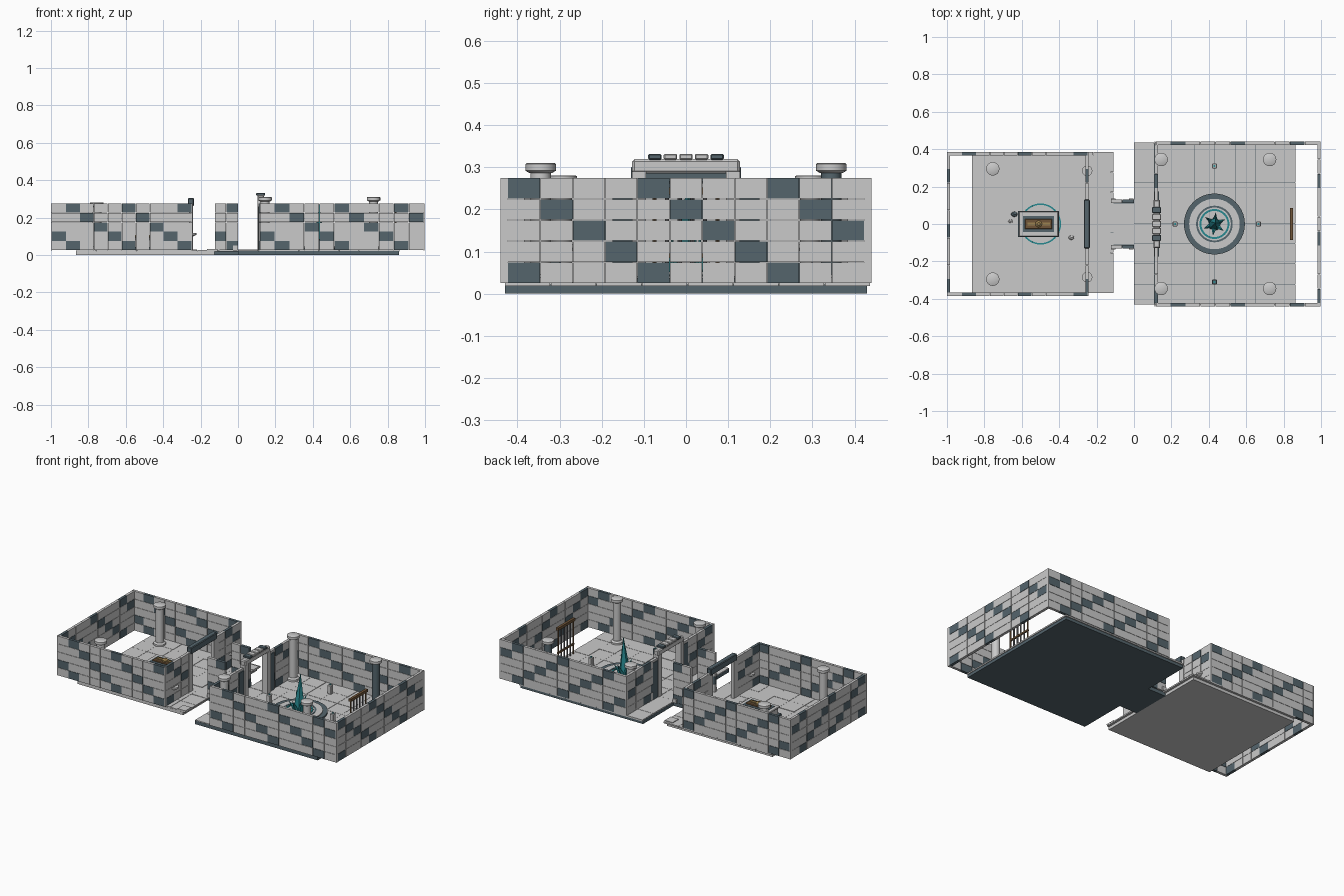
import bpy, bmesh, math, random
from mathutils import Matrix, Vector

if "Cube" in bpy.data.objects:
    bpy.data.objects.remove(bpy.data.objects["Cube"])

random.seed(4)


def material(name, rgb):
    m = bpy.data.materials.new(name)
    m.diffuse_color = (*rgb, 1)
    m.use_nodes = True
    m.node_tree.nodes["Principled BSDF"].inputs["Base Color"].default_value = m.diffuse_color
    return m


LIGHT = material("light stone", (0.59, 0.59, 0.59))
DARK = material("slate stone", (0.09, 0.13, 0.152))
TEAL = material("teal crystal", (0.02, 0.25, 0.28))
WOOD = material("brown wood", (0.16, 0.09, 0.04))
GOLD = material("old gold", (0.33, 0.22, 0.08))
IRON = material("iron", (0.14, 0.14, 0.15))


def finish(name, bm, mats, smooth=False):
    bmesh.ops.recalc_face_normals(bm, faces=bm.faces[:])
    me = bpy.data.meshes.new(name)
    bm.to_mesh(me)
    bm.free()
    for m in mats:
        me.materials.append(m)
    ob = bpy.data.objects.new(name, me)
    bpy.context.collection.objects.link(ob)
    if smooth:
        bpy.context.view_layer.objects.active = ob
        ob.select_set(True)
        bpy.ops.object.shade_smooth_by_angle(angle=math.radians(35))
        ob.select_set(False)
    return ob


def add_box(bm, lo, hi, mi=0):
    lo, hi = Vector(lo), Vector(hi)
    mat = Matrix.Translation((lo + hi) / 2) @ Matrix.Diagonal((*(hi - lo), 1))
    for v in bmesh.ops.create_cube(bm, size=1, matrix=mat)["verts"]:
        for f in v.link_faces:
            f.material_index = mi


def box(name, lo, hi, mat, bevel=0):
    bm = bmesh.new()
    add_box(bm, lo, hi)
    if bevel:
        bmesh.ops.bevel(bm, geom=bm.edges[:], offset=bevel, segments=1, affect="EDGES")
    return finish(name, bm, [mat])


def lathe(name, x, y, profile, mat, n=24, closed=False):
    """Spin (radius, height) points around a vertical axis."""
    bm = bmesh.new()
    rings = [[bm.verts.new((x + r * math.cos(2 * math.pi * i / n),
                            y + r * math.sin(2 * math.pi * i / n), z))
              for i in range(n)] for r, z in profile]
    pairs = list(zip(rings, rings[1:]))
    if closed:
        pairs.append((rings[-1], rings[0]))
    else:
        bm.faces.new(rings[0])
        bm.faces.new(rings[-1])
    for a, b in pairs:
        for i in range(n):
            j = (i + 1) % n
            bm.faces.new((a[i], a[j], b[j], b[i]))
    return finish(name, bm, [mat], True)


def ring(name, x, y, r0, r1, z0, z1, mat, n=40):
    return lathe(name, x, y, [(r0, z0), (r1, z0), (r1, z1), (r0, z1)], mat, n, True)


def tiled_wall(name, axis, start, end, c0, c1, cols, offset, skip=()):
    """Wall of five block rows with a diagonal pattern of dark blocks."""
    bm = bmesh.new()
    w, g = (end - start) / cols, 0.0008
    for c in range(cols):
        if c in skip:
            continue
        for r in range(5):
            a, b = start + c * w + g, start + (c + 1) * w - g
            z0, z1 = 0.025 + r * 0.05 + g, 0.075 + r * 0.05 - g
            dark = int((c + r) % 4 == offset)
            if axis == "x":
                add_box(bm, (a, c0, z0), (b, c1, z1), dark)
            else:
                add_box(bm, (c0, a, z0), (c1, b, z1), dark)
    return finish(name, bm, [LIGHT, DARK])


def floor_tiles(name, x0, x1, y0, y1, nx, ny):
    bm = bmesh.new()
    dx, dy, g = (x1 - x0) / nx, (y1 - y0) / ny, 0.0008
    for i in range(nx):
        for j in range(ny):
            add_box(bm, (x0 + i * dx + g, y0 + j * dy + g, 0.018),
                    (x0 + (i + 1) * dx - g, y0 + (j + 1) * dy - g,
                     0.026 + random.random() * 0.002))
    return finish(name, bm, [LIGHT])


# Floors and their foundations
box("large_room_base", (0, -0.43, 0), (0.86, 0.43, 0.022), DARK)
box("passage_base", (-0.125, -0.125, 0), (0, 0.125, 0.022), DARK)
box("small_room_base", (-0.865, -0.37, 0), (-0.125, 0.37, 0.02), LIGHT)
floor_tiles("large_room_floor", 0, 0.865, -0.43, 0.437, 8, 8)
floor_tiles("small_room_floor", -0.865, -0.11, -0.37, 0.385, 7, 7)
floor_tiles("passage_floor", -0.11, 0, -0.11, 0.11, 1, 2)
for s in (-1, 1):
    box("threshold_slab", (-0.165, s * 0.34 - 0.03, 0.025), (-0.11, s * 0.34 + 0.03, 0.031), LIGHT)


# Outer walls, door walls and corner posts of both rooms
def room(name, x0, x1, h, cols_x, cols_y, west_skip, east_skip):
    t = 0.017
    for s, side in ((-1, "front"), (1, "back")):
        lo, hi = sorted((s * h, s * (h - t)))
        tiled_wall(f"{name}_{side}_wall", "x", x0 + 0.006, x1 - 0.006, lo, hi, cols_x, 1)
        for px in (x0, x1):
            lo2, hi2 = sorted((px, px + (0.006 if px == x0 else -0.006)))
            box(f"{name}_corner_post", (lo2, lo, 0.025), (hi2, hi, 0.275), LIGHT)
    e = h - t
    tiled_wall(f"{name}_west_wall", "y", -e, e, x0, x0 + t, cols_y, 0, west_skip)
    tiled_wall(f"{name}_east_wall", "y", -e, e, x1 - t, x1, cols_y, 0, east_skip)


room("large_room", 0.11, 0.998, 0.44, 11, 11, (4, 5, 6), ())
room("small_room", -1.0, -0.243, 0.384, 10, 10, (), (3, 4, 5, 6))

# Passage side walls
for s in (-1, 1):
    lo, hi = sorted((s * 0.112, s * 0.13))
    tiled_wall("passage_wall", "x", -0.125, 0, lo, hi, 2, 1)
    for px in (-0.11, -0.015):
        box("passage_pier", (px - 0.012, s * 0.125 - 0.012, 0.025),
            (px + 0.012, s * 0.125 + 0.012, 0.05), LIGHT)

# Large room doorway with crenellated lintel
for s in (-1, 1):
    lo, hi = sorted((s * 0.095, s * 0.128))
    box("large_door_jamb", (0.103, lo, 0.025), (0.14, hi, 0.29), LIGHT)
    lo, hi = sorted((s * 0.128, s * 0.175))
    box("large_door_buttress", (0.108, lo, 0.025), (0.133, hi, 0.26), DARK)
box("large_door_lintel", (0.103, -0.128, 0.285), (0.14, 0.128, 0.32), LIGHT, 0.006)
for i in range(-2, 3):
    y = i * 0.037
    box("lintel_merlon", (0.097, y - 0.016, 0.318), (0.145, y + 0.016, 0.332),
        DARK if abs(i) == 2 else LIGHT, 0.003)

# Small room doorway
for s in (-1, 1):
    lo, hi = sorted((s * 0.105, s * 0.147))
    box("small_door_jamb", (-0.262, lo, 0.025), (-0.241, hi, 0.275), LIGHT)
    lathe("wall_bowl", -0.25, s * 0.285,
          [(0.012, 0.1), (0.028, 0.108), (0.028, 0.118), (0.02, 0.118)], LIGHT, 12)
box("small_door_lintel", (-0.268, -0.13, 0.262), (-0.236, 0.13, 0.304), DARK, 0.004)


# Columns with flared bases and caps
def column(x, y, top, mat):
    lathe("column_shaft", x, y, [(0.024, 0.025), (0.024, top - 0.02)], mat, 16)
    lathe("column_base", x, y, [(0.036, 0.025), (0.036, 0.038), (0.026, 0.046)], LIGHT, 16)
    lathe("column_cap", x, y, [(0.026, top - 0.024), (0.036, top - 0.018),
                               (0.036, top - 0.002), (0.033, top)], LIGHT, 16)


for s in (-1, 1):
    column(0.145, s * 0.345, 0.31, LIGHT)
    column(0.725, s * 0.345, 0.31, DARK if s > 0 else LIGHT)
    column(-0.755, s * 0.295, 0.281, LIGHT)

# Round dais in nested rings
CX = 0.43
ring("dais_outer_ring", CX, 0, 0.135, 0.163, 0.025, 0.037, DARK)
ring("dais_stone_ring", CX, 0, 0.098, 0.135, 0.025, 0.042, LIGHT)
ring("dais_inner_ring", CX, 0, 0.088, 0.098, 0.025, 0.044, DARK)
lathe("dais_top", CX, 0, [(0.088, 0.025), (0.088, 0.042)], LIGHT, 40)
ring("dais_glow_ring", CX, 0, 0.07, 0.08, 0.042, 0.046, TEAL)


# Crystal cluster of leaning faceted spikes
def spike(name, base, tip, r, mat):
    bm = bmesh.new()
    b, t = Vector(base), Vector(tip)
    rot = (t - b).to_track_quat("Z", "Y").to_matrix().to_4x4()
    m = Matrix.Translation((b + t) / 2) @ rot
    bmesh.ops.create_cone(bm, cap_ends=True, segments=5, radius1=r, radius2=0.001,
                          depth=(t - b).length, matrix=m)
    return finish(name, bm, [mat])


spike("main_crystal", (CX, 0, 0.04), (CX + 0.005, 0.005, 0.27), 0.036, TEAL)
for i in range(6):
    a = i * math.pi / 3 + 0.4
    c, s = math.cos(a), math.sin(a)
    spike("side_crystal", (CX + 0.02 * c, 0.02 * s, 0.04),
          (CX + 0.06 * c, 0.06 * s, 0.09 + 0.025 * (i % 3)), 0.016, TEAL)

# Small pedestals around the dais
for x, y, m in ((CX, 0.31, LIGHT), (CX, -0.31, DARK), (0.22, 0, LIGHT), (0.665, 0, LIGHT)):
    box("pedestal", (x - 0.013, y - 0.013, 0.025), (x + 0.013, y + 0.013, 0.082), m, 0.003)
    lathe("pedestal_gem", x, y, [(0.006, 0.08), (0.006, 0.086)], TEAL, 6)

# Barred gate
box("gate_top_beam", (0.835, -0.085, 0.235), (0.851, 0.085, 0.252), WOOD)
box("gate_lower_beam", (0.838, -0.08, 0.085), (0.848, 0.08, 0.095), WOOD)
for i in range(6):
    y = -0.075 + i * 0.03
    lathe("gate_bar", 0.843, y, [(0.005, 0.025), (0.005, 0.24)], WOOD if i in (0, 5) else IRON, 8)

# Stone coffin with an ornate lid inside a glowing floor circle
SX = -0.51
ring("floor_glow_circle", -0.5, 0, 0.102, 0.11, 0.026, 0.03, TEAL)
box("coffin_plinth", (SX - 0.11, -0.07, 0.025), (SX + 0.11, 0.07, 0.042), DARK)
box("coffin_body", (SX - 0.095, -0.057, 0.042), (SX + 0.095, 0.057, 0.08), LIGHT)
box("coffin_rim", (SX - 0.105, -0.066, 0.08), (SX + 0.105, 0.066, 0.09), LIGHT, 0.003)
box("coffin_inlay", (SX - 0.083, -0.044, 0.088), (SX + 0.083, 0.044, 0.092), DARK)
box("coffin_lid", (SX - 0.072, -0.028, 0.09), (SX + 0.072, 0.028, 0.1), WOOD, 0.003)
box("coffin_lid_bar", (SX - 0.06, -0.008, 0.1), (SX + 0.06, 0.008, 0.106), GOLD)
lathe("coffin_lid_boss", SX, 0, [(0.018, 0.1), (0.018, 0.108), (0.008, 0.116)], GOLD, 12)

# Loose rubble
for x, y, r, m in ((-0.335, -0.073, 0.017, LIGHT), (-0.66, 0.015, 0.014, LIGHT), (-0.64, 0.052, 0.02, DARK)):
    bm = bmesh.new()
    bmesh.ops.create_icosphere(bm, subdivisions=1, radius=r,
                               matrix=Matrix.Translation((x, y, 0.03)) @ Matrix.Diagonal((1, 0.8, 0.7, 1)))
    finish("rubble_stone", bm, [m])
